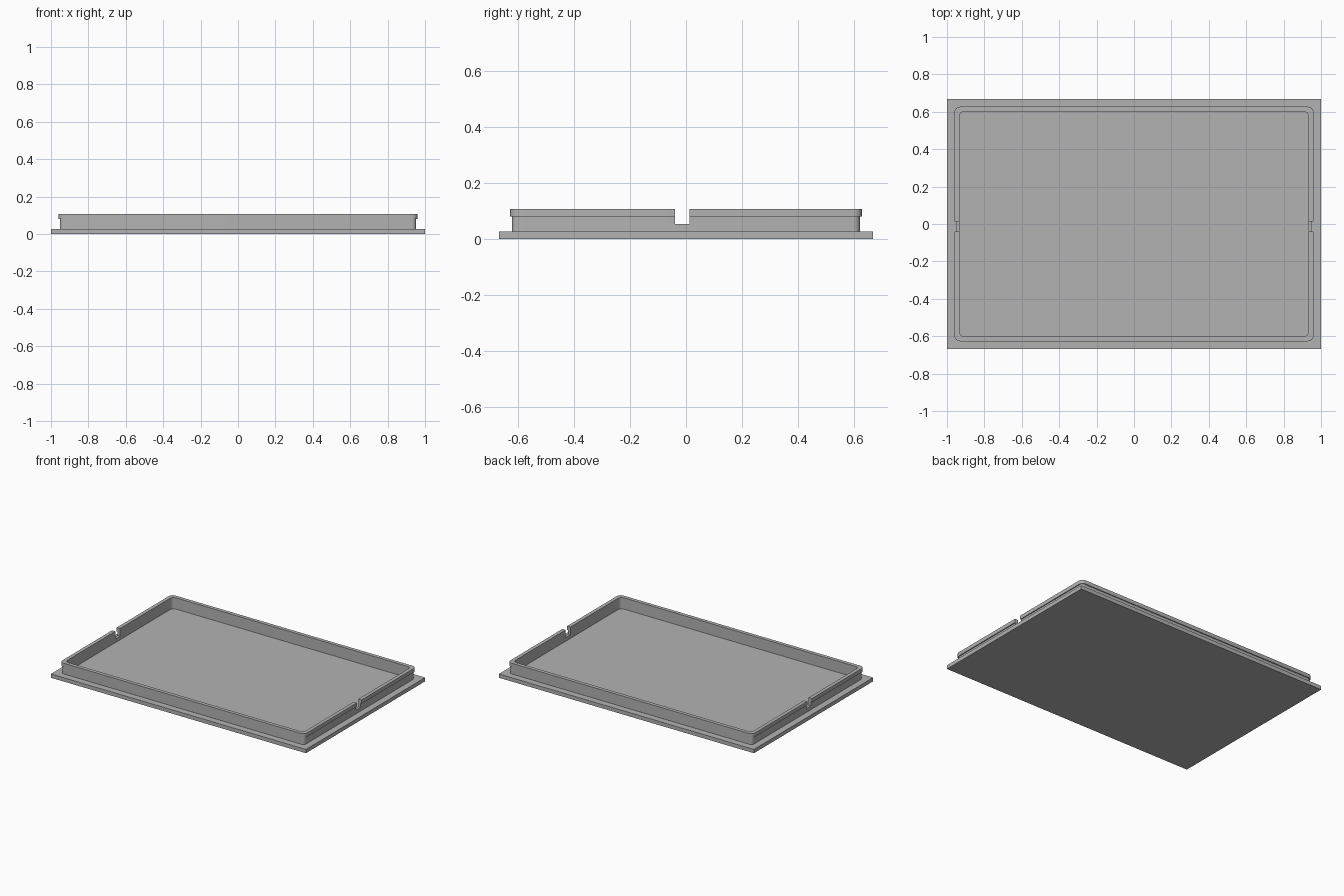
import bpy, bmesh, math

cube = bpy.data.objects.get("Cube")
if cube:
    bpy.data.objects.remove(cube, do_unlink=True)

grey = bpy.data.materials.new("plain grey")
grey.use_nodes = True
colour = (0.45, 0.45, 0.45, 1)
grey.diffuse_color = colour
grey.node_tree.nodes["Principled BSDF"].inputs["Base Color"].default_value = colour

HALF_X, HALF_Y = 1.0, 0.667
BASE_TOP, LIP_BOTTOM, RIM_TOP = 0.027, 0.08, 0.107


def finish(name, bm):
    """Turn a bmesh into a named grey object."""
    bmesh.ops.recalc_face_normals(bm, faces=bm.faces)
    mesh = bpy.data.meshes.new(name)
    bm.to_mesh(mesh)
    bm.free()
    mesh.materials.append(grey)
    obj = bpy.data.objects.new(name, mesh)
    bpy.context.collection.objects.link(obj)
    return obj


def box(name, x0, x1, y0, y1, z0, z1):
    bm = bmesh.new()
    bmesh.ops.create_cube(bm, size=1)
    for v in bm.verts:
        v.co = (x1 if v.co.x > 0 else x0,
                y1 if v.co.y > 0 else y0,
                z1 if v.co.z > 0 else z0)
    return finish(name, bm)


def rounded_loop(bm, inset, radius, z, steps=6):
    """Rounded rectangle of vertices, inset from the base plate edge."""
    cx, cy = HALF_X - inset - radius, HALF_Y - inset - radius
    loop = []
    for corner, (sx, sy) in enumerate(((1, 1), (-1, 1), (-1, -1), (1, -1))):
        for i in range(steps + 1):
            a = (corner + i / steps) * math.pi / 2
            loop.append(bm.verts.new((sx * cx + radius * math.cos(a),
                                      sy * cy + radius * math.sin(a), z)))
    return loop


# Base plate
box("base_plate", -HALF_X, HALF_X, -HALF_Y, HALF_Y, 0, BASE_TOP)

# Raised rim with an overhanging lip, as a closed ring of (inset, radius, z)
bm = bmesh.new()
profile = [(0.047, 0.023, BASE_TOP - 0.01), (0.047, 0.023, LIP_BOTTOM),
           (0.04, 0.03, LIP_BOTTOM), (0.04, 0.03, RIM_TOP),
           (0.066, 0.027, RIM_TOP), (0.066, 0.027, BASE_TOP - 0.01)]
loops = [rounded_loop(bm, *p) for p in profile]
for a, b in zip(loops, loops[1:] + loops[:1]):
    for i in range(len(a)):
        j = (i + 1) % len(a)
        bm.faces.new((a[i], a[j], b[j], b[i]))
rim = finish("rim_wall", bm)

# Notch through both short sides
cutter = box("notch_cutter", -1.2, 1.2, -0.04, 0.013, 0.053, 0.2)
cutter.hide_render = True
cut = rim.modifiers.new("notches", "BOOLEAN")
cut.operation = "DIFFERENCE"
cut.solver = "EXACT"
cut.object = cutter
bpy.ops.object.select_all(action="DESELECT")
bpy.context.view_layer.objects.active = rim
rim.select_set(True)
bpy.ops.object.modifier_apply(modifier=cut.name)
bpy.data.objects.remove(cutter, do_unlink=True)
bpy.ops.object.shade_smooth_by_angle(angle=math.radians(30))
